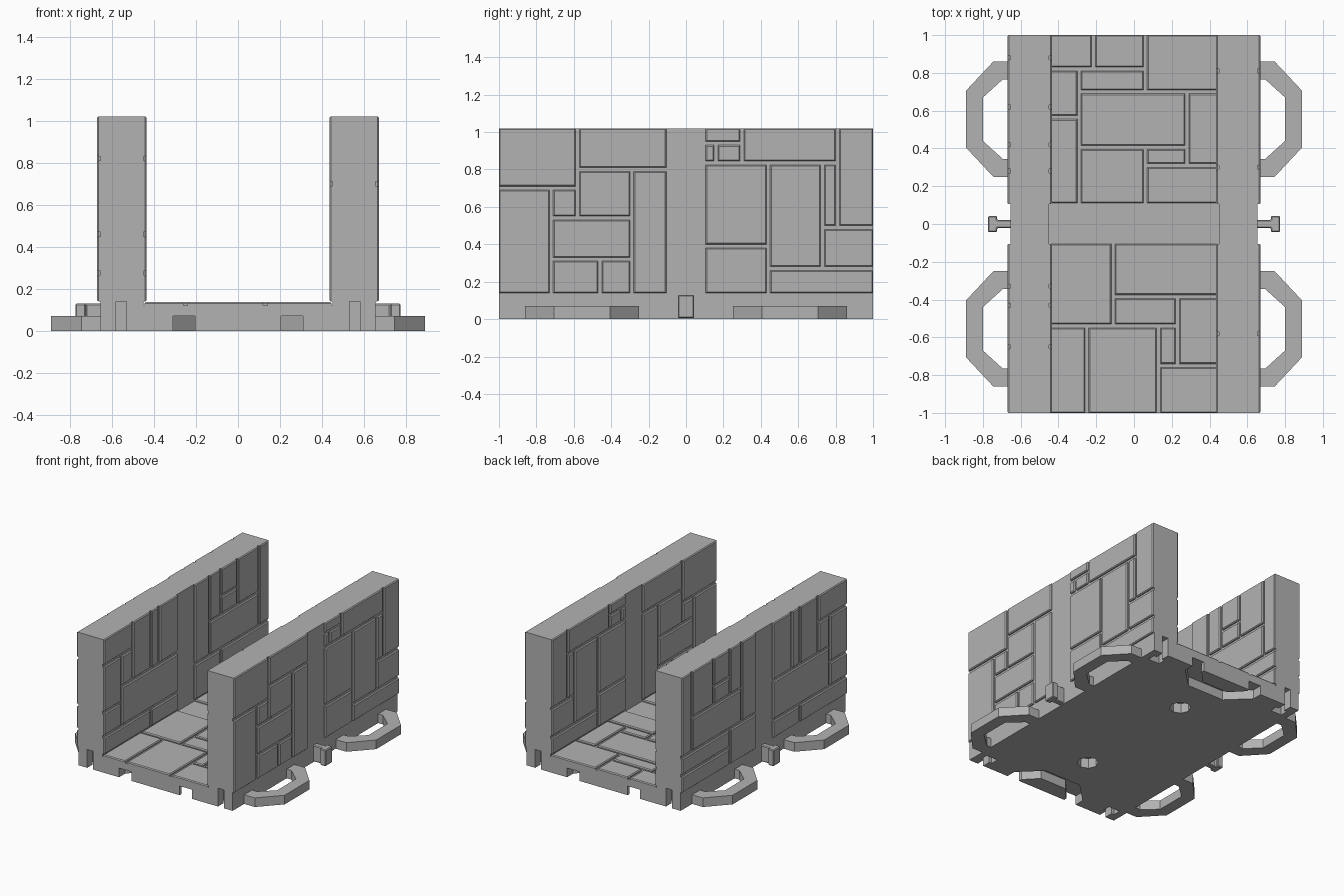
import bpy, bmesh
from math import pi
from mathutils import Matrix, Vector

cube = bpy.data.objects.get("Cube")
if cube:
    bpy.data.objects.remove(cube, do_unlink=True)

stone_grey = bpy.data.materials.new("stone_grey")
stone_grey.use_nodes = True
GREY = (0.45, 0.45, 0.45, 1)
stone_grey.diffuse_color = GREY
stone_grey.node_tree.nodes["Principled BSDF"].inputs["Base Color"].default_value = GREY


def finish(name, bm):
    bmesh.ops.recalc_face_normals(bm, faces=bm.faces)
    mesh = bpy.data.meshes.new(name)
    bm.to_mesh(mesh)
    bm.free()
    mesh.materials.append(stone_grey)
    obj = bpy.data.objects.new(name, mesh)
    bpy.context.collection.objects.link(obj)
    return obj


def add_prism(bm, outline, low, high, matrix=Matrix()):
    """Extrude a flat outline from low to high along local z."""
    face = bm.faces.new([bm.verts.new(matrix @ Vector((x, y, low))) for x, y in outline])
    new = bmesh.ops.extrude_face_region(bm, geom=[face])["geom"]
    shift = matrix.to_3x3() @ Vector((0, 0, high - low))
    bmesh.ops.translate(bm, vec=shift, verts=[g for g in new if isinstance(g, bmesh.types.BMVert)])


def rect(x0, x1, y0, y1):
    return [(x0, y0), (x1, y0), (x1, y1), (x0, y1)]


def mirrored(half):
    return half + [(-x, y) for x, y in reversed(half)]


def loop_outline(gap=0.0, start=-0.03):
    """Open half-octagon strap, growing along local +y."""
    outer = [(-0.305 - gap, start), (-0.305 - gap, 0.075), (-0.15 - gap, 0.22 + gap)]
    inner = [(0.21 - gap, start), (0.21 - gap, 0.025), (0.115 - gap, 0.13 - gap)]
    return mirrored(outer) + mirrored(inner)


# Channel body: floor and two walls from one U profile
bm = bmesh.new()
profile = mirrored([(-0.655, 0), (-0.655, 1.02), (-0.45, 1.02), (-0.45, 0.122)])
add_prism(bm, profile, -1, 1, Matrix.Rotation(pi / 2, 4, "X"))
body = finish("channel_body", bm)

# Recesses: strap channels, T slots under the walls, and floor sockets
bm = bmesh.new()
for end in (0, 1):
    turn = Matrix.Rotation(pi * end, 4, "Z")
    to_end = turn @ Matrix.Translation((0, -1, 0))
    add_prism(bm, loop_outline(0.005), -0.05, 0.07, to_end)
    for side in (-1, 1):
        x = side * 0.555
        slot = [(x - 0.025, -0.05), (x - 0.025, 0.065), (x - 0.047, 0.065), (x - 0.047, 0.125),
                (x + 0.047, 0.125), (x + 0.047, 0.065), (x + 0.025, 0.065), (x + 0.025, -0.05)]
        add_prism(bm, slot, -0.05, 0.14, to_end)
    bmesh.ops.create_cone(bm, cap_ends=True, segments=8, radius1=0.075, radius2=0.075, depth=0.15,
                          matrix=turn @ Matrix.Translation((0, 0.5, 0)))
cutter = finish("recess_cutter", bm)
cutter.hide_render = True
cut = body.modifiers.new("recesses", "BOOLEAN")
cut.operation = "DIFFERENCE"
cut.solver = "EXACT"
cut.object = cutter
bpy.context.view_layer.objects.active = body
bpy.ops.object.modifier_apply(modifier=cut.name)
bpy.data.objects.remove(cutter, do_unlink=True)

# Side straps and T pegs
for side, label in ((1, "left"), (-1, "right")):
    for y, place in ((-0.555, "front"), (0.555, "back")):
        bm = bmesh.new()
        to_side = Matrix.Translation((side * 0.67, y, 0)) @ Matrix.Rotation(-side * pi / 2, 4, "Z")
        add_prism(bm, loop_outline(), 0, 0.07, to_side)
        finish(f"{label}_{place}_strap", bm)
    bm = bmesh.new()
    half = [(-0.022, -0.01), (-0.022, 0.07), (-0.043, 0.07), (-0.043, 0.118)]
    to_side = Matrix.Translation((side * 0.655, 0, 0)) @ Matrix.Rotation(-side * pi / 2, 4, "Z")
    add_prism(bm, mirrored(half), 0.005, 0.13, to_side)
    peg = finish(f"{label}_peg", bm)
    bevel = peg.modifiers.new("chamfer", "BEVEL")
    bevel.width = 0.006
    bevel.segments = 1


# Stone cladding: each letter in a layout is one stone on an uneven grid
def stones(layout, us, vs):
    rows = layout.split()
    for letter in sorted(set("".join(rows))):
        cells = [(c, r) for r, row in enumerate(rows) for c, k in enumerate(row) if k == letter]
        c0, c1 = min(c for c, r in cells), max(c for c, r in cells) + 1
        r0, r1 = min(r for c, r in cells), max(r for c, r in cells) + 1
        joint = 0.01
        yield (us[c0] + joint * (c0 > 0), us[c1] - joint * (c1 < len(us) - 1),
               vs[r1] + joint * (r1 < len(vs) - 1), vs[r0] - joint * (r0 > 0))


def clad(name, panels, place):
    """Raise chamfered stones; place maps u, v, height into the model."""
    bm = bmesh.new()
    for panel in panels:
        for u0, u1, v0, v1 in stones(*panel):
            i = 0.006
            rings = []
            for inset, height in ((0, 0), (0, 0.008), (i, 0.015)):
                ring = rect(u0 + inset, u1 - inset, v0 + inset, v1 - inset)
                rings.append([bm.verts.new(place(u, v, height)) for u, v in ring])
            bm.faces.new(rings[0])
            bm.faces.new(rings[-1])
            for a, b in zip(rings, rings[1:]):
                for k in range(4):
                    n = (k + 1) % 4
                    bm.faces.new((a[k], a[n], b[n], b[k]))
    finish(name, bm)


left_wall = [
    ("aabbb aaeef cdeef cgggf chhif",
     (-1, -.72, -.58, -.46, -.29, -.105), (1.02, .8, .7, .54, .32, .14)),
    ("aabbbc debbbc fffghc fffgii jjjgii jjjkkk",
     (.105, .16, .3, .44, .73, .81, 1), (1.02, .94, .835, .49, .39, .27, .14)),
]
right_wall = [
    ("aabcd efbcd egggg hgggg iiijj",
     (-1, -.79, -.65, -.43, -.33, -.105), (1.02, .82, .58, .46, .275, .14)),
    ("abcde abfde aggge hhiii hhjjj",
     (.105, .28, .42, .62, .88, 1), (1.02, .81, .67, .41, .27, .14)),
]
floor = [
    ("aabcc deecc dfffg hfffg hiijg hiikk",
     (-.445, -.29, -.215, .06, .28, .445), (1, .82, .7, .565, .405, .31, .11)),
    ("aabbb aaccd effgd effhh",
     (-.445, -.25, -.11, .13, .23, .445), (-.105, -.385, -.54, -.75, -1)),
]
clad("floor_stones", floor, lambda u, v, h: (u, v, 0.122 + h))
for side, label, wall in ((1, "left", left_wall), (-1, "right", right_wall)):
    clad(f"{label}_outer_stones", wall, lambda u, v, h: (side * (0.655 + h), u, v))
    clad(f"{label}_inner_stones", wall, lambda u, v, h: (side * (0.45 - h), u, v))
